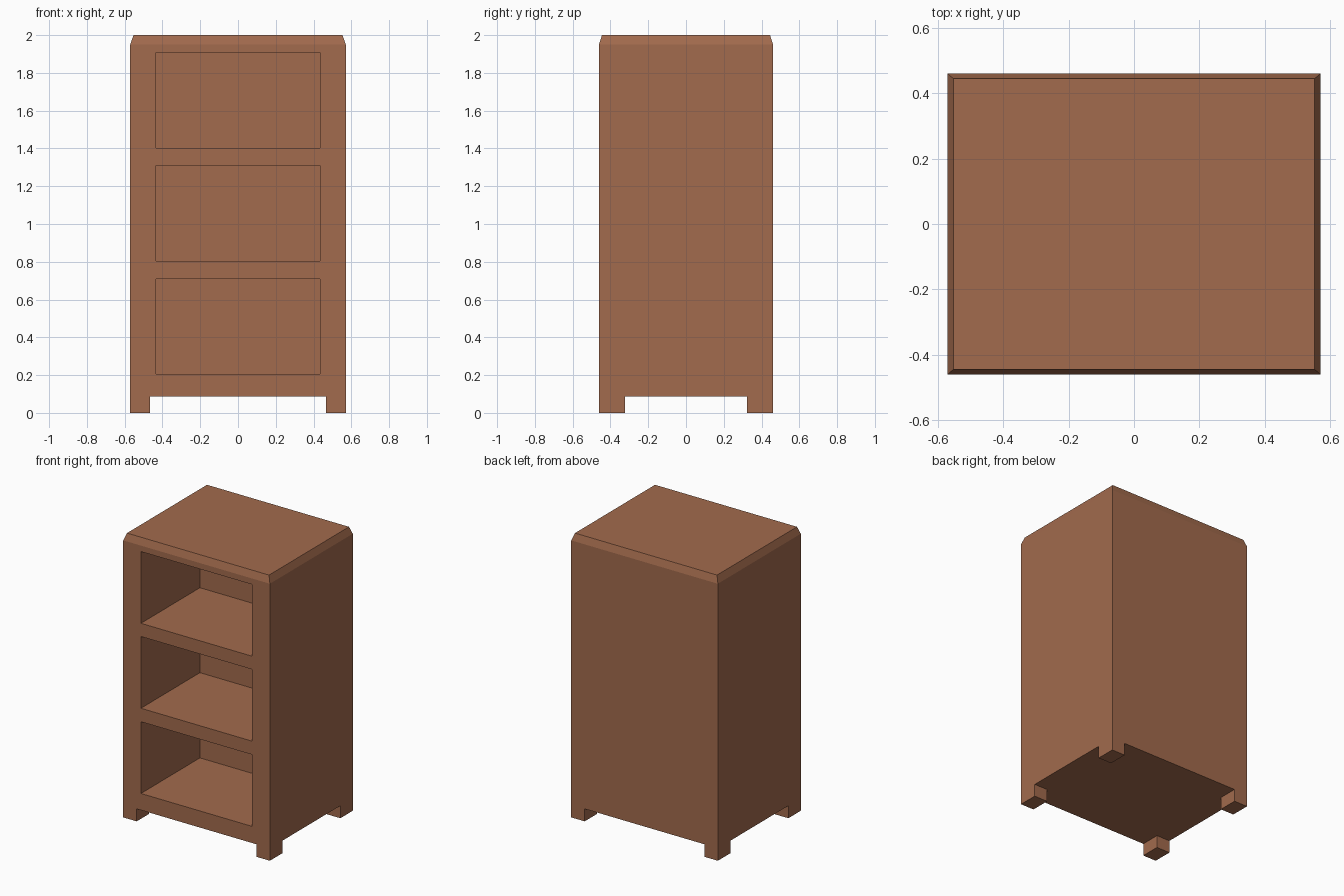
import bpy
import bmesh
from mathutils import Matrix, Vector

if "Cube" in bpy.data.objects:
    bpy.data.objects.remove(bpy.data.objects["Cube"])

HX, HY, TOP = 0.571, 0.461, 2.0      # half width, half depth, height
EDGE_X, EDGE_Y, EDGE_Z = 0.018, 0.016, 0.05

wood = bpy.data.materials.new("brown wood")
wood.diffuse_color = (0.36, 0.145, 0.074, 1.0)
wood.use_nodes = True
wood.node_tree.nodes["Principled BSDF"].inputs["Base Color"].default_value = wood.diffuse_color


def box(name, lo, hi):
    lo, hi = Vector(lo), Vector(hi)
    bm = bmesh.new()
    bmesh.ops.create_cube(bm, size=1.0, matrix=Matrix.Translation((lo + hi) / 2)
                          @ Matrix.Diagonal((*(hi - lo), 1.0)))
    mesh = bpy.data.meshes.new(name)
    bm.to_mesh(mesh)
    bm.free()
    mesh.materials.append(wood)
    obj = bpy.data.objects.new(name, mesh)
    bpy.context.collection.objects.link(obj)
    return obj


def carve(obj, lo, hi):
    cutter = box("cutter", lo, hi)
    cutter.hide_render = True
    mod = obj.modifiers.new("carve", 'BOOLEAN')
    mod.operation = 'DIFFERENCE'
    mod.solver = 'EXACT'
    mod.object = cutter
    bpy.context.view_layer.objects.active = obj
    bpy.ops.object.modifier_apply(modifier=mod.name)
    bpy.data.objects.remove(cutter)


# Cabinet body with a chamfered top
cabinet = box("cabinet", (-HX, -HY, 0), (HX, HY, TOP - EDGE_Z))
bm = bmesh.new()
bm.from_mesh(cabinet.data)
top = max(bm.faces, key=lambda f: f.calc_center_median().z)
new = bmesh.ops.extrude_face_region(bm, geom=[top])["geom"]
bm.faces.remove(top) if top.is_valid else None
for v in (g for g in new if isinstance(g, bmesh.types.BMVert)):
    v.co.x *= (HX - EDGE_X) / HX
    v.co.y *= (HY - EDGE_Y) / HY
    v.co.z = TOP
bmesh.ops.recalc_face_normals(bm, faces=bm.faces)
bm.to_mesh(cabinet.data)
bm.free()

# Open shelves in the front
for z in (0.205, 0.805, 1.403):
    carve(cabinet, (-0.433, -0.6, z), (0.433, 0.195, z + 0.505))

# Gaps under the cabinet that leave four corner feet
carve(cabinet, (-0.466, -0.6, -0.1), (0.466, 0.6, 0.088))
carve(cabinet, (-0.7, -0.323, -0.1), (0.7, 0.323, 0.088))
